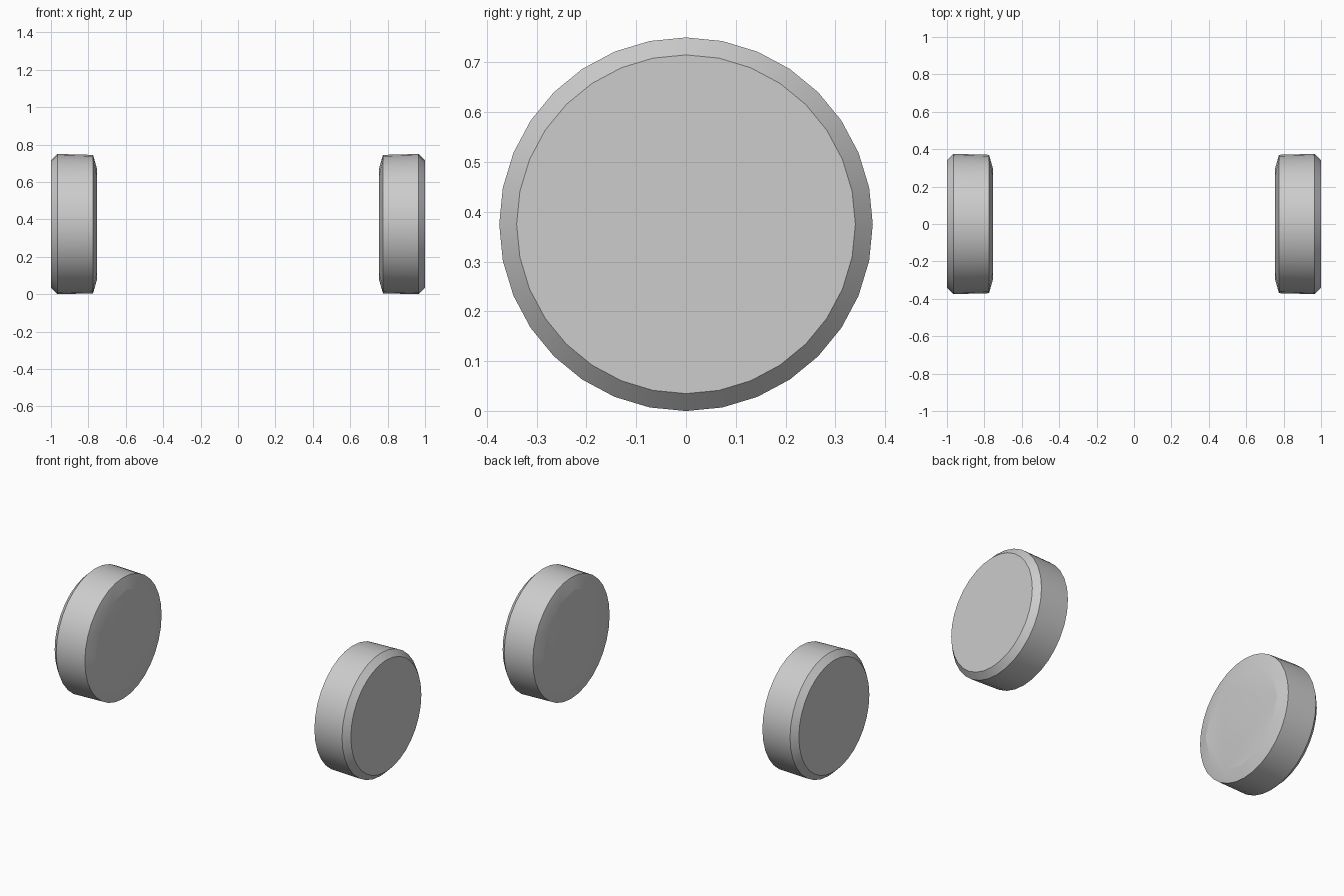
import bpy, bmesh, math

if "Cube" in bpy.data.objects:
    bpy.data.objects.remove(bpy.data.objects["Cube"])

R = 0.375  # wheel radius and axle height

grey = bpy.data.materials.new("light_grey")
grey.diffuse_color = (0.604, 0.604, 0.604, 1)
grey.use_nodes = True
grey.node_tree.nodes["Principled BSDF"].inputs["Base Color"].default_value = grey.diffuse_color

# (x, radius, sides) from the inner cap to the outer cap
RINGS = [(0.755, 0.30, 12), (0.775, 0.37, 32), (0.965, R, 32), (1.0, 0.34, 32)]


def make_wheel(name, side):
    bm = bmesh.new()
    for x, r, n in RINGS:
        for i in range(n):
            a = 2 * math.pi * i / n
            bm.verts.new((side * x, r * math.sin(a), R + r * math.cos(a)))
    # The wheel is convex, so the hull joins the uneven rings
    bmesh.ops.convex_hull(bm, input=bm.verts[:])
    bmesh.ops.dissolve_limit(bm, angle_limit=math.radians(0.5),
                             verts=bm.verts[:], edges=bm.edges[:])
    bmesh.ops.recalc_face_normals(bm, faces=bm.faces[:])
    mesh = bpy.data.meshes.new(name)
    bm.to_mesh(mesh)
    bm.free()
    mesh.materials.append(grey)
    obj = bpy.data.objects.new(name, mesh)
    bpy.context.collection.objects.link(obj)
    bpy.ops.object.select_all(action='DESELECT')
    obj.select_set(True)
    bpy.context.view_layer.objects.active = obj
    bpy.ops.object.shade_smooth_by_angle(angle=math.radians(14))


# Pair of wheels
make_wheel("left_wheel", -1)
make_wheel("right_wheel", 1)
